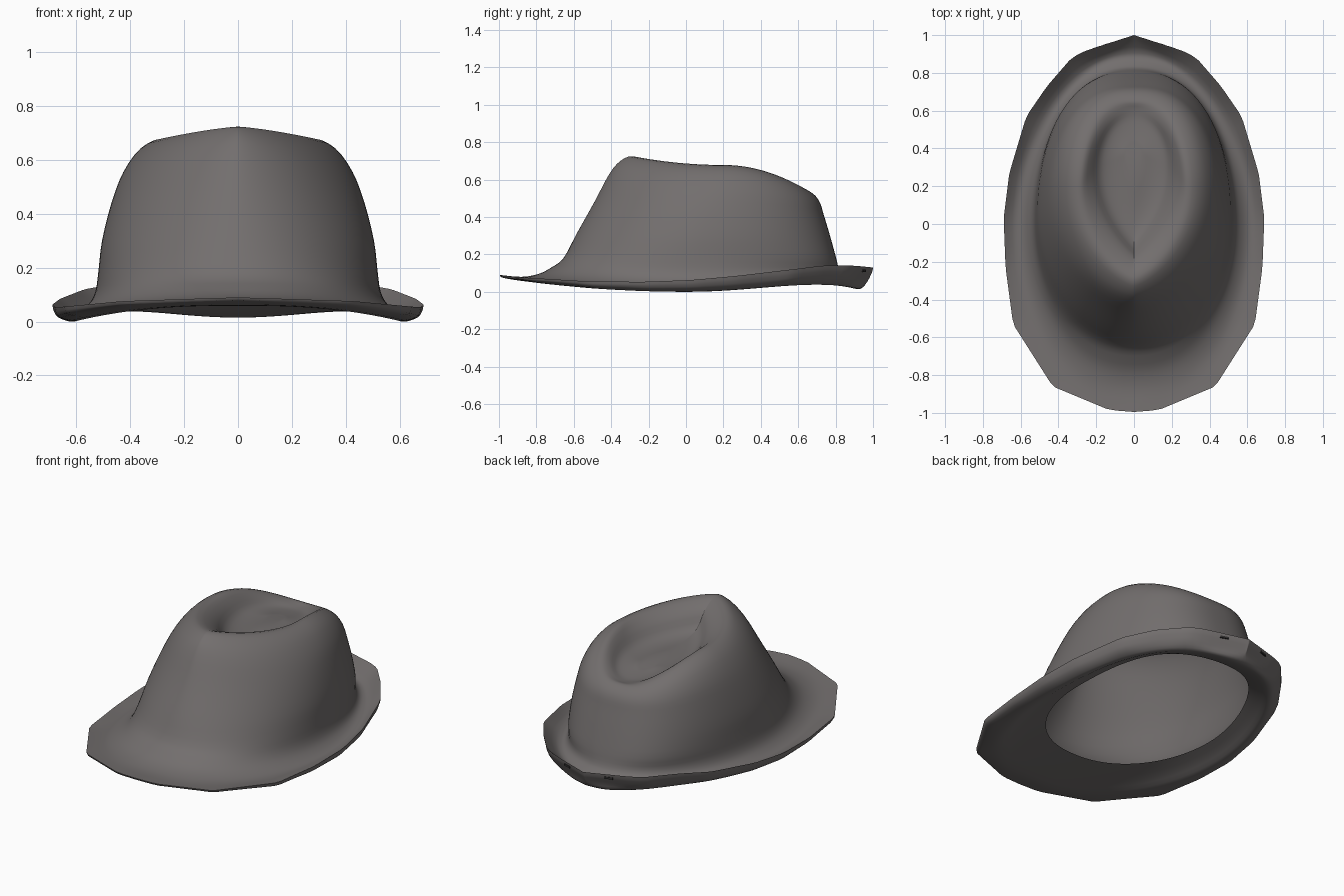
import bpy
import bmesh
from math import sin, cos, pi
from mathutils import Vector

SEGMENTS = 120
SMOOTH_STEPS = 3

if "Cube" in bpy.data.objects:
    bpy.data.objects.remove(bpy.data.objects["Cube"], do_unlink=True)


def make_material(name, colour):
    material = bpy.data.materials.new(name)
    material.use_nodes = True
    material.diffuse_color = colour
    shader = material.node_tree.nodes["Principled BSDF"]
    shader.inputs["Base Color"].default_value = colour
    shader.inputs["Roughness"].default_value = 0.9
    return material


felt = make_material("warm grey felt", (0.17, 0.157, 0.155, 1))
dark = make_material("dark slot", (0.03, 0.028, 0.028, 1))

# Each ring: half width, widest y, front y, back y, front z, side z, back z, front pinch
dent = [
    (0.05, 0.36, 0.22, 0.43, 0.56, 0.555, 0.545, 1),
    (0.12, 0.33, 0.02, 0.5, 0.56, 0.555, 0.535, 1.6),
    (0.18, 0.3, -0.11, 0.56, 0.59, 0.575, 0.53, 1.9),
    (0.23, 0.27, -0.18, 0.61, 0.67, 0.635, 0.535, 1.8),
]
crown = [
    (0.285, 0.2, -0.28, 0.65, 0.724, 0.678, 0.541, 1.5),
    (0.362, 0.2, -0.35, 0.69, 0.7, 0.643, 0.515, 1.4),
    (0.426, 0.18, -0.41, 0.717, 0.63, 0.555, 0.475, 1.25),
    (0.47, 0.13, -0.49, 0.737, 0.48, 0.44, 0.41, 1.15),
    (0.505, 0.08, -0.585, 0.77, 0.31, 0.3, 0.3, 1.05),
    (0.518, 0.04, -0.655, 0.803, 0.18, 0.19, 0.18, 0.95),
]
brim_top = [
    (0.53, 0.02, -0.72, 0.82, 0.13, 0.11, 0.11, 0.9),
    (0.56, 0, -0.79, 0.845, 0.095, 0.06, 0.075, 0.85),
    (0.62, 0, -0.88, 0.905, 0.08, 0.03, 0.05, 0.8),
]
brim_under = [
    (0.61, 0, -0.88, 0.93, 0.06, 0.0, 0.015, 0.8),
    (0.55, 0.02, -0.75, 0.86, 0.06, 0.03, 0.03, 0.85),
    (0.48, 0.08, -0.52, 0.79, 0.065, 0.055, 0.06, 0.9),
]

# Faceted brim edge: y, x, z
edge = [
    (-0.995, 0, 0.09), (-0.985, 0.13, 0.086), (-0.86, 0.43, 0.076),
    (-0.53, 0.64, 0.056), (-0.23, 0.68, 0.053), (0.03, 0.69, 0.063),
    (0.27, 0.66, 0.085), (0.57, 0.57, 0.12), (0.73, 0.46, 0.14),
    (0.88, 0.33, 0.14), (0.92, 0.25, 0.138), (1, 0, 0.13),
]


def ring_points(ring, back_power=1, lift=0):
    """Egg-shaped loop; a low back power squares off the back corners
    and lift raises them."""
    width, middle, front, back, z_front, z_side, z_back, pinch = ring
    points = []
    for i in range(SEGMENTS):
        angle = 2 * pi * i / SEGMENTS
        s, c = sin(angle), cos(angle)
        power = pinch if c > 0 else back_power
        x = width * abs(s) ** power * (1 if s >= 0 else -1)
        y = middle + abs(c) * ((front if c > 0 else back) - middle)
        z = z_side + c * c * ((z_front if c > 0 else z_back) - z_side)
        if c < 0:
            z += lift * sin(2 * angle) ** 2
        points.append(Vector((x, y, z)))
    return points


def edge_points(scale, drop_front, drop_back):
    """Loop following the straight-sided outline of the brim."""
    points = []
    for i in range(SEGMENTS):
        angle = 2 * pi * i / SEGMENTS
        y = max(edge[0][0], min(edge[-1][0], -cos(angle)))
        for a, b in zip(edge, edge[1:]):
            if y <= b[0]:
                break
        t = (y - a[0]) / (b[0] - a[0])
        x = (a[1] + t * (b[1] - a[1])) * (1 if sin(angle) >= 0 else -1)
        z = a[2] + t * (b[2] - a[2])
        drop = drop_front + (drop_back - drop_front) * (1 + y) / 2
        points.append(Vector((x * scale, y * scale, z - drop)))
    return points


def smooth_loops(loops):
    """Add in-between loops along a smooth curve through the given ones."""
    result = []
    last = len(loops) - 1
    for i in range(last):
        neighbours = (loops[max(i - 1, 0)], loops[i],
                      loops[i + 1], loops[min(i + 2, last)])
        for step in range(SMOOTH_STEPS):
            t = step / SMOOTH_STEPS
            result.append([
                b + (c - a) * t / 2
                + (a - b * 2.5 + c * 2 - d / 2) * t ** 2
                + ((b - c) * 1.5 + (d - a) / 2) * t ** 3
                for a, b, c, d in zip(*neighbours)])
    return result + [loops[-1]]


def finish(bm, name, material):
    bmesh.ops.recalc_face_normals(bm, faces=bm.faces)
    mesh = bpy.data.meshes.new(name)
    bm.to_mesh(mesh)
    bm.free()
    mesh.materials.append(material)
    obj = bpy.data.objects.new(name, mesh)
    bpy.context.collection.objects.link(obj)
    return obj


# Hat body: dented crown, brim, and brim underside as one skin
upper_loops = [ring_points(r) for r in dent]
upper_loops += [ring_points(r, 0.8) for r in crown]
upper_loops += [ring_points(r, 0.9) for r in brim_top[:-1]]
upper_loops += [ring_points(brim_top[-1], 1, 0.03), edge_points(1, 0, 0)]
under_loops = [edge_points(0.997, 0.01, 0.02), edge_points(0.97, 0.016, 0.075)]
under_loops += [ring_points(r, 1, 0.03) for r in brim_under]
loops = smooth_loops(upper_loops) + smooth_loops(under_loops)

bm = bmesh.new()
rows = [[bm.verts.new(p) for p in loop] for loop in loops]
bm.faces.new(rows[0])
for upper, lower in zip(rows, rows[1:]):
    for i in range(SEGMENTS):
        j = (i + 1) % SEGMENTS
        bm.faces.new((upper[i], lower[i], lower[j], upper[j]))
bmesh.ops.remove_doubles(bm, verts=bm.verts, dist=0.0005)
hat = finish(bm, "hat_body", felt)
# Open skin: make sure the crown faces outward
top_face = max(hat.data.polygons, key=lambda p: p.center.z)
if top_face.normal.z < 0:
    hat.data.flip_normals()

bpy.ops.object.select_all(action="DESELECT")
hat.select_set(True)
bpy.context.view_layer.objects.active = hat
bpy.ops.object.shade_smooth_by_angle(angle=pi / 3)

# Small slots on the back of the upturned brim
for side, label in ((1, "left"), (-1, "right")):
    bm = bmesh.new()
    bmesh.ops.create_cube(bm, size=1)
    slot = finish(bm, "brim_slot_" + label, dark)
    slot.scale = (0.05, 0.009, 0.012)
    slot.location = (side * 0.14, 0.951, 0.112)
    slot.rotation_euler.z = -side * 0.31
